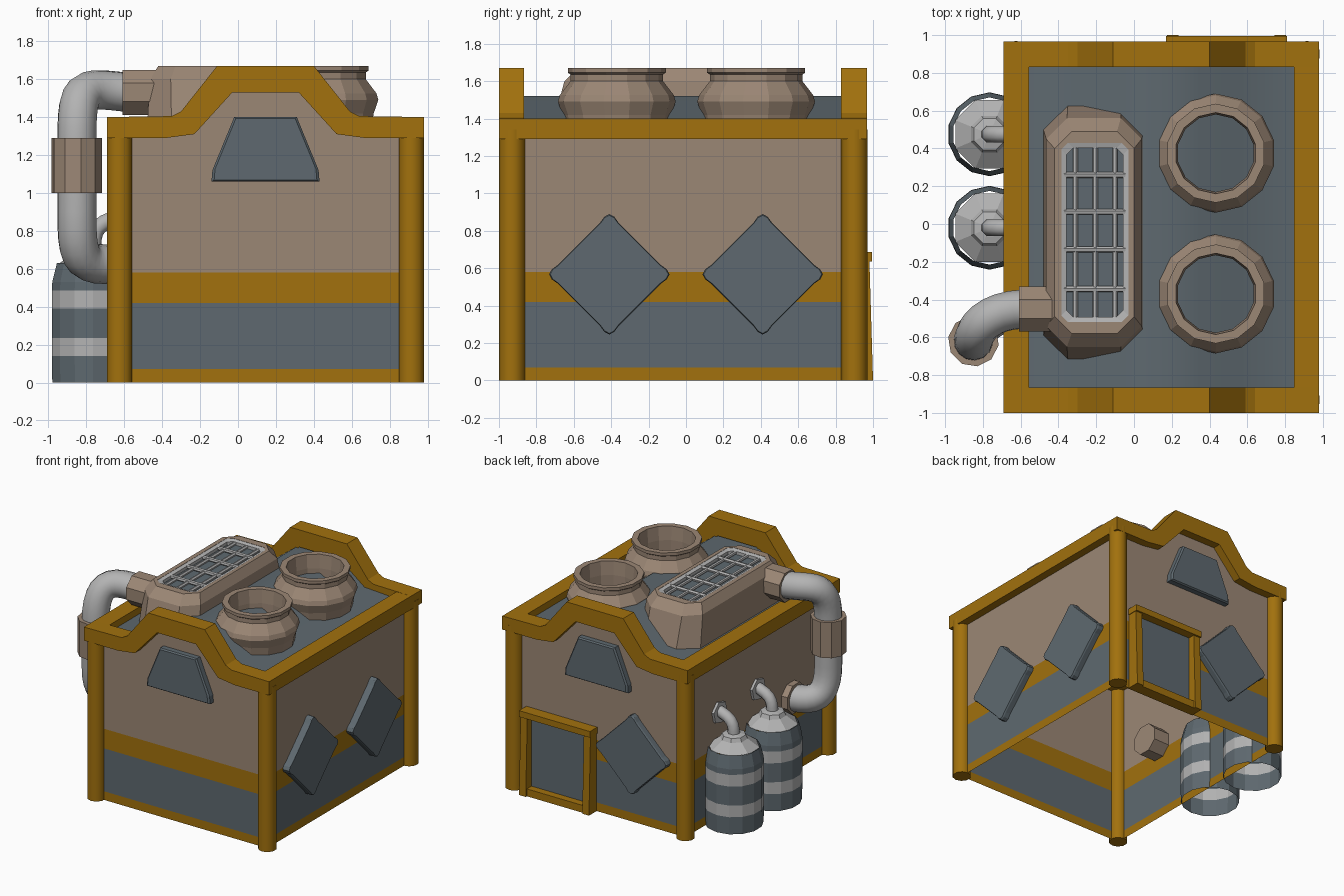
import bpy, bmesh, math
from mathutils import Vector

if "Cube" in bpy.data.objects:
    bpy.data.objects.remove(bpy.data.objects["Cube"])


def mat(name, r, g, b):
    m = bpy.data.materials.new(name)
    m.diffuse_color = (r, g, b, 1)
    m.use_nodes = True
    m.node_tree.nodes["Principled BSDF"].inputs["Base Color"].default_value = m.diffuse_color
    return m


OCHRE = mat("ochre", 0.36, 0.165, 0.004)
SLATE = mat("slate", 0.112, 0.141, 0.160)
TAN = mat("tan", 0.33, 0.242, 0.178)
GREY = mat("light_grey", 0.45, 0.45, 0.45)

# Main layout
X0, X1, Y0, Y1 = -0.625, 0.915, -0.93, 0.90      # post and wall lines
MID = 0.145                                      # centre of the building in x


def build(name, verts, faces, mats, ids=None, smooth=None, fix=True):
    me = bpy.data.meshes.new(name)
    me.from_pydata([tuple(v) for v in verts], [], faces)
    for m in mats:
        me.materials.append(m)
    if ids:
        me.polygons.foreach_set("material_index", ids)
    if fix:
        bm = bmesh.new()
        bm.from_mesh(me)
        bmesh.ops.recalc_face_normals(bm, faces=bm.faces)
        bm.to_mesh(me)
        bm.free()
    ob = bpy.data.objects.new(name, me)
    bpy.context.collection.objects.link(ob)
    if smooth:
        bpy.ops.object.select_all(action='DESELECT')
        ob.select_set(True)
        bpy.context.view_layer.objects.active = ob
        bpy.ops.object.shade_smooth_by_angle(angle=math.radians(smooth))
    return ob


def loft(name, rings, mats, ids=None, cap0=False, cap1=False, smooth=None, fix=True):
    """Skin closed rings of equal length; ids gives one material per band."""
    n = len(rings[0])
    verts = [v for r in rings for v in r]
    faces, fid = [], []
    for k in range(len(rings) - 1):
        for i in range(n):
            j = (i + 1) % n
            faces.append((k * n + i, k * n + j, (k + 1) * n + j, (k + 1) * n + i))
            fid.append(ids[k] if ids else 0)
    if cap0:
        faces.append(tuple(reversed(range(n))))
        fid.append(ids[0] if ids else 0)
    if cap1:
        faces.append(tuple(range((len(rings) - 1) * n, len(rings) * n)))
        fid.append(ids[-1] if ids else 0)
    return build(name, verts, faces, mats, fid, smooth, fix)


def lathe(name, cx, cy, profile, n, mats, **kw):
    rings = [[(cx + r * math.cos(2 * math.pi * (i + .5) / n),
               cy + r * math.sin(2 * math.pi * (i + .5) / n), z) for i in range(n)]
             for r, z in profile]
    return loft(name, rings, mats, **kw)


def tube(name, pts, r, n, m, cap=True, smooth=None):
    pts = [Vector(p) for p in pts]
    rings, t0, u = [], None, None
    for i, p in enumerate(pts):
        t = (pts[min(i + 1, len(pts) - 1)] - pts[max(i - 1, 0)]).normalized()
        if u is None:
            u = t.orthogonal().normalized()
        else:
            u = t0.rotation_difference(t) @ u
        w = t.cross(u)
        rings.append([p + r * (u * math.cos(a) + w * math.sin(a))
                      for a in (2 * math.pi * (k + .5) / n for k in range(n))])
        t0 = t
    return loft(name, rings, [m], cap0=cap, cap1=cap, smooth=smooth)


def bezier(a, b, c, d, n):
    a, b, c, d = map(Vector, (a, b, c, d))
    return [a * (1 - t) ** 3 + b * 3 * t * (1 - t) ** 2 + c * 3 * t * t * (1 - t) + d * t ** 3
            for t in (i / n for i in range(n + 1))]


def box(name, x0, x1, y0, y1, z0, z1, m):
    return loft(name, [[(x0, y0, z), (x1, y0, z), (x1, y1, z), (x0, y1, z)] for z in (z0, z1)],
                [m], cap0=True, cap1=True)


def plate(name, outline, origin, U, N, depth, m, shrink=0.95):
    """Flat panel standing off a wall, with a slightly smaller front face."""
    o, U, N, V = Vector(origin), Vector(U), Vector(N), Vector((0, 0, 1))
    rings = [[o + U * u * s + V * v * s + N * d for u, v in outline]
             for s, d in ((1, -0.01), (1, depth - 0.012), (shrink, depth))]
    return loft(name, rings, [m], cap0=True, cap1=True)


# Walls: colour bands by height, open underneath
levels = (0, 0.07, 0.42, 0.58, 1.34)
loft("walls", [[(X0, Y0, z), (X1, Y0, z), (X1, Y1, z), (X0, Y1, z)] for z in levels],
     [OCHRE, SLATE, TAN], ids=[0, 1, 0, 2], fix=False)

# Arched trim outline: (top x, top z, bottom x, bottom z), left half then mirrored
half = [(-0.69, 1.40, -0.69, 1.29), (-0.35, 1.405, -0.38, 1.29),
        (-0.30, 1.43, -0.23, 1.31), (-0.11, 1.67, -0.03, 1.53)]
arch = half + [(2 * MID - a, b, 2 * MID - c, d) for a, b, c, d in reversed(half)]
for side, ya, yb, yw in (("front", -1.0, -0.865, Y0), ("back", 0.83, 0.967, Y1)):
    loft(side + "_arched_trim",
         [[(a, ya, b), (c, ya, d), (c, yb, d), (a, yb, b)] for a, b, c, d in arch],
         [OCHRE], cap0=True, cap1=True)
    # Gable wall behind the trim
    cols = [((a + c) / 2, (b + d) / 2) for a, b, c, d in arch[1:-1]]
    build(side + "_gable", [(x, yw, z) for x, zt in cols for z in (1.28, zt)],
          [(2 * i, 2 * i + 2, 2 * i + 3, 2 * i + 1) for i in range(len(cols) - 1)], [TAN], fix=False)
for side, xa, xb in (("left", -0.69, -0.555), ("right", 0.848, 0.98)):
    box(side + "_roof_trim", xa, xb, -0.87, 0.835, 1.29, 1.40, OCHRE)

# Roof sheet
roof = [(X0, 1.34), (-0.27, 1.36), (-0.06, 1.52), (0.35, 1.52), (0.56, 1.36), (X1, 1.34)]
build("roof", [(x, y, z) for x, z in roof for y in (Y0, Y1)],
      [(2 * i, 2 * i + 2, 2 * i + 3, 2 * i + 1) for i in range(5)], [SLATE], smooth=50, fix=False)

# Corner posts
for x in (X0, X1):
    for y in (Y0, Y1):
        lathe("corner_post", x, y, [(0.07, 0), (0.07, 1.34)], 10, [OCHRE],
              cap0=True, cap1=True, smooth=40)

# Trapezoid windows in both gables
trap = [(-0.285, -0.17), (0.285, -0.17), (0.28, -0.11), (0.165, 0.17), (-0.165, 0.17), (-0.28, -0.11)]
plate("front_window", trap, (MID, Y0, 1.23), (1, 0, 0), (0, -1, 0), 0.055, SLATE)
plate("back_window", trap, (MID, Y1, 1.23), (-1, 0, 0), (0, 1, 0), 0.055, SLATE)

# Diamond windows with rounded corners
diamond = []
for k in range(4):
    a = k * math.pi / 2
    for s in (-0.065, -0.035, 0, 0.035, 0.065):
        r = 0.322 - (0.045 if abs(s) > .05 else 0.014 if s else 0)
        diamond.append((r * math.cos(a) - s * math.sin(a) * .75, r * math.sin(a) + s * math.cos(a) * .75))
for y in (-0.41, 0.41):
    plate("right_diamond_window", diamond, (X1, y, 0.567), (0, 1, 0), (1, 0, 0), 0.055, SLATE, 0.98)
plate("back_diamond_window", diamond, (-0.17, Y1, 0.567), (-1, 0, 0), (0, 1, 0), 0.055, SLATE, 0.98)

# Back door with frame
box("door_panel", 0.23, 0.75, 0.89, 0.925, 0.05, 0.64, SLATE)
for x in (0.205, 0.775):
    loft("door_jamb", [[(x - .03, .89, z), (x + .03, .89, z), (x + .03, y, z), (x - .03, y, z)]
                       for z, y in ((0, 1.0), (0.66, 0.98))], [OCHRE], cap0=True, cap1=True)
box("door_header", 0.17, 0.81, 0.89, 0.995, 0.635, 0.685, OCHRE)
box("door_sill", 0.18, 0.80, 0.89, 0.985, 0, 0.06, OCHRE)

# Roof vats, open on top
for y in (0.375, -0.37):
    lathe("roof_vat", 0.433, y, [(0.275, 1.33), (0.29, 1.42), (0.315, 1.49), (0.305, 1.525), (0.247, 1.60),
          (0.247, 1.635), (0.262, 1.645), (0.262, 1.67), (0.215, 1.67), (0.205, 1.56), (0.205, 1.34)],
          14, [TAN], fix=False)


# Vent housing: chamfered box that widens downward
def octagon(x0, x1, y0, y1, z, c):
    return [(x0 + c, y0, z), (x1 - c, y0, z), (x1, y0 + c, z), (x1, y1 - c, z),
            (x1 - c, y1, z), (x0 + c, y1, z), (x0, y1 - c, z), (x0, y0 + c, z)]


loft("vent_housing", [octagon(-0.48, 0.06, -0.72, 0.63, 1.34, 0.13), octagon(-0.465, 0.04, -0.65, 0.56, 1.60, 0.11),
                      octagon(-0.42, 0.0, -0.58, 0.49, 1.67, 0.09), octagon(-0.385, -0.03, -0.52, 0.43, 1.67, 0.035),
                      octagon(-0.385, -0.03, -0.52, 0.43, 1.63, 0.035)],
     [TAN], cap0=True, cap1=True, fix=False)
loft("vent_floor", [octagon(-0.384, -0.031, -0.519, 0.429, z, 0.035) for z in (1.625, 1.635)],
     [SLATE], cap0=True, cap1=True)
loft("vent_rim", [octagon(-0.385 + d, -0.03 - d, -0.52 + d, 0.43 - d, z, 0.035)
                  for d, z in ((0, 1.632), (0, 1.668), (0.028, 1.66), (0.028, 1.632))], [GREY], fix=False)
for x in (-0.31, -0.205, -0.10):
    tube("vent_long_bar", [(x, -0.50, 1.648), (x, 0.41, 1.648)], 0.014, 6, GREY)
for y in (0.26, 0.065, -0.135, -0.345):
    tube("vent_cross_bar", [(-0.37, y, 1.651), (-0.045, y, 1.651)], 0.016, 6, GREY)

# Large side pipe with collars
path = [Vector((-0.43, -0.45, 1.53))]
path += bezier((-0.58, -0.45, 1.53), (-0.84, -0.46, 1.56), (-0.85, -0.62, 1.57), (-0.85, -0.62, 1.25), 10)
path += bezier((-0.85, -0.62, 0.90), (-0.85, -0.62, 0.62), (-0.83, -0.48, 0.61), (-0.58, -0.45, 0.63), 10)
tube("side_pipe", path, 0.104, 14, GREY, smooth=45)
tube("pipe_top_collar", [(-0.61, -0.45, 1.53), (-0.40, -0.45, 1.53)], 0.128, 8, TAN)
tube("pipe_middle_collar", [(-0.85, -0.62, 1.0), (-0.85, -0.62, 1.29)], 0.135, 10, TAN)
tube("pipe_wall_collar", [(-0.675, -0.455, 0.63), (-0.48, -0.45, 0.63)], 0.125, 8, TAN)

# Banded tanks with small feed pipes into the wall
for y in (0.475, -0.02):
    x = -0.765
    lathe("tank", x, y, [(0.22, 0), (0.222, 0.14), (0.222, 0.235), (0.222, 0.39), (0.222, 0.485),
          (0.22, 0.53), (0.195, 0.63)], 14, [SLATE, GREY], ids=[0, 1, 0, 1, 0, 0], fix=False)
    lathe("tank_cap", x, y, [(0.196, 0.625), (0.105, 0.69), (0.09, 0.72), (0.05, 0.73)], 8, [GREY],
          cap1=True, fix=False)
    tube("tank_feed_pipe", bezier((x, y, 0.70), (x, y, 0.82), (-0.74, y, 0.84), (-0.60, y, 0.88), 6),
         0.046, 8, GREY, smooth=50)
    tube("tank_wall_flange", [(-0.645, y, 0.86), (-0.61, y, 0.86)], 0.09, 6, GREY)
